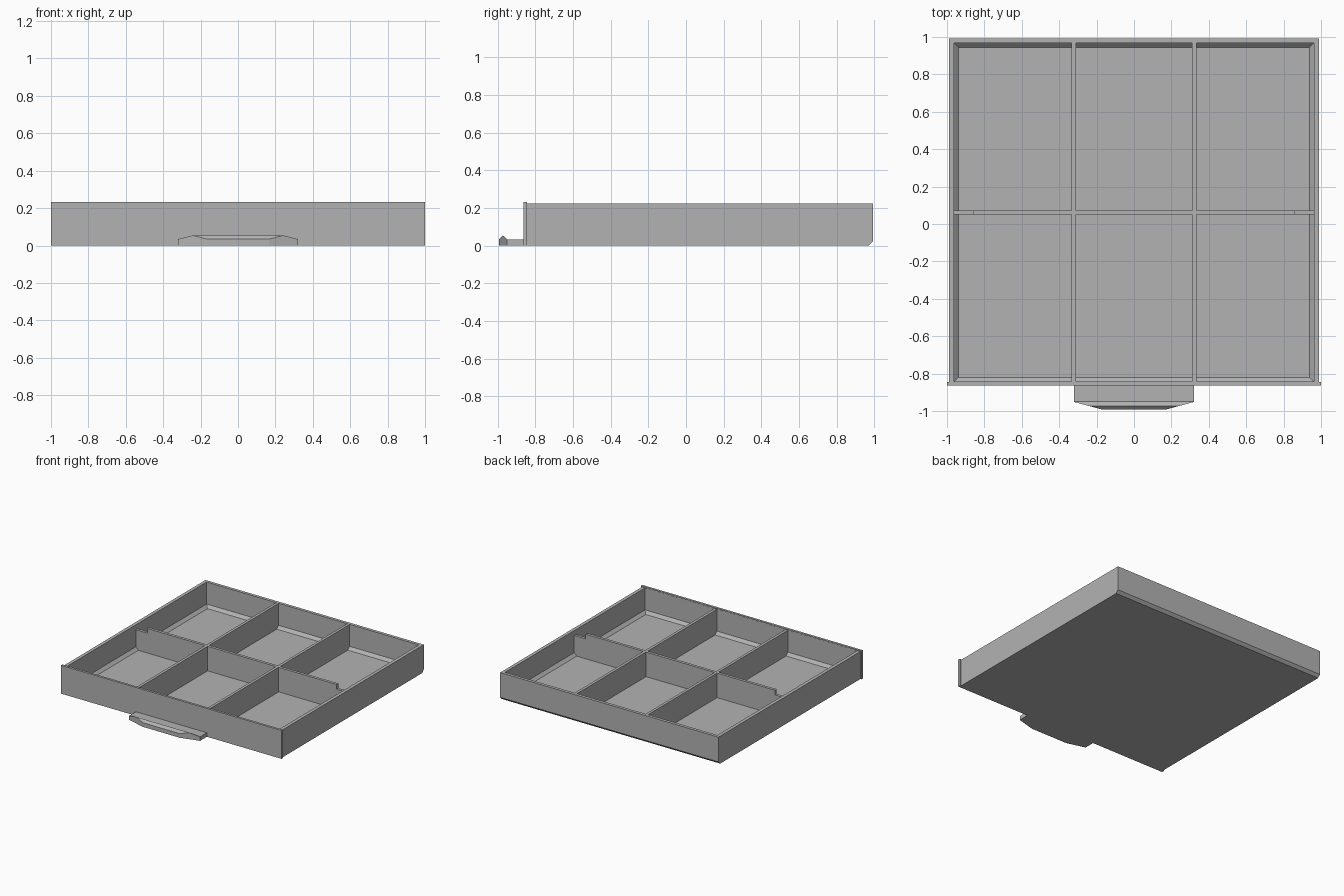
import bpy
import bmesh
from mathutils import Vector

old = bpy.data.objects.get("Cube")
if old:
    bpy.data.objects.remove(old, do_unlink=True)

grey = bpy.data.materials.new("plain_grey")
grey.use_nodes = True
colour = (0.45, 0.45, 0.45, 1)
grey.diffuse_color = colour
grey.node_tree.nodes["Principled BSDF"].inputs["Base Color"].default_value = colour

# Main dimensions
HALF = 0.99            # half width of the tray
BACK, FRONT = 0.993, -0.843
RIM = 0.225            # top of the walls
WALL = 0.028
BEVEL = 0.023
FLOOR = 0.022
DIVIDER_X = 0.322
MID_Y = 0.062
THICK = 0.023


def finish(name, bm):
    bmesh.ops.recalc_face_normals(bm, faces=bm.faces)
    mesh = bpy.data.meshes.new(name)
    bm.to_mesh(mesh)
    bm.free()
    mesh.materials.append(grey)
    obj = bpy.data.objects.new(name, mesh)
    bpy.context.collection.objects.link(obj)
    return obj


def extrude_profile(name, points, direction):
    """Solid made by sweeping a flat outline along a direction."""
    bm = bmesh.new()
    face = bm.faces.new([bm.verts.new(p) for p in points])
    swept = bmesh.ops.extrude_face_region(bm, geom=[face], use_keep_orig=True)
    moved = [g for g in swept["geom"] if isinstance(g, bmesh.types.BMVert)]
    bmesh.ops.translate(bm, verts=moved, vec=direction)
    return finish(name, bm)


def box(name, low, high):
    (x0, y0, z0), (x1, y1, z1) = low, high
    base = [(x0, y0, z0), (x1, y0, z0), (x1, y1, z0), (x0, y1, z0)]
    return extrude_profile(name, base, (0, 0, z1 - z0))


# Tray: stacked rectangular rings from the underside, over the rim, to the floor
inner = HALF - WALL
inner_back = BACK - WALL + 0.003
rings = [
    (HALF, FRONT - 0.01, BACK - 0.022, 0),
    (HALF, FRONT - 0.01, BACK, 0.022),
    (HALF, FRONT - 0.01, BACK, RIM),
    (inner, FRONT, inner_back, RIM),
    (inner, FRONT, inner_back, FLOOR + BEVEL),
    (inner - BEVEL, FRONT + BEVEL, inner_back - BEVEL, FLOOR),
]
bm = bmesh.new()
loops = [[bm.verts.new(p) for p in ((-w, f, z), (w, f, z), (w, b, z), (-w, b, z))]
         for w, f, b, z in rings]
for lower, upper in zip(loops, loops[1:]):
    for i in range(4):
        j = (i + 1) % 4
        bm.faces.new((lower[i], lower[j], upper[j], upper[i]))
bm.faces.new(loops[0])
bm.faces.new(loops[-1])
finish("tray", bm)

# Front panel
box("front_panel", (-1, -0.863, 0), (1, FRONT - 0.001, 0.232))

# Lengthwise dividers
for side, x in (("right", -DIVIDER_X), ("left", DIVIDER_X)):
    box(side + "_divider", (x - THICK / 2, FRONT - 0.005, 0.01),
        (x + THICK / 2, inner_back + 0.005, RIM - 0.001))

# Cross divider with a lowered step at both ends
step, end, low = 0.858, inner + 0.005, RIM - 0.04
outline = [(-end, 0.01), (end, 0.01), (end, low), (step, low), (step, RIM - 0.002),
           (-step, RIM - 0.002), (-step, low), (-end, low)]
extrude_profile("cross_divider", [(x, MID_Y - THICK / 2, z) for x, z in outline],
                (0, THICK, 0))

# Pull handle: ridged profile swept sideways, then its front corners cut off
profile = [(-0.86, 0), (-0.86, 0.033), (-0.95, 0.033), (-0.973, 0.054),
           (-0.993, 0.034), (-0.993, 0)]
handle = extrude_profile("handle", [(-DIVIDER_X, y, z) for y, z in profile],
                         (2 * DIVIDER_X, 0, 0))
bm = bmesh.new()
bm.from_mesh(handle.data)
for s in (-1, 1):
    cut = bmesh.ops.bisect_plane(
        bm, geom=bm.verts[:] + bm.edges[:] + bm.faces[:],
        plane_co=Vector((s * DIVIDER_X, -0.951, 0)),
        plane_no=Vector((s * 0.042, -0.155, 0)).normalized(), clear_outer=True)
    rim_edges = [g for g in cut["geom_cut"] if isinstance(g, bmesh.types.BMEdge)]
    bmesh.ops.holes_fill(bm, edges=rim_edges, sides=0)
bmesh.ops.recalc_face_normals(bm, faces=bm.faces)
bm.to_mesh(handle.data)
bm.free()
